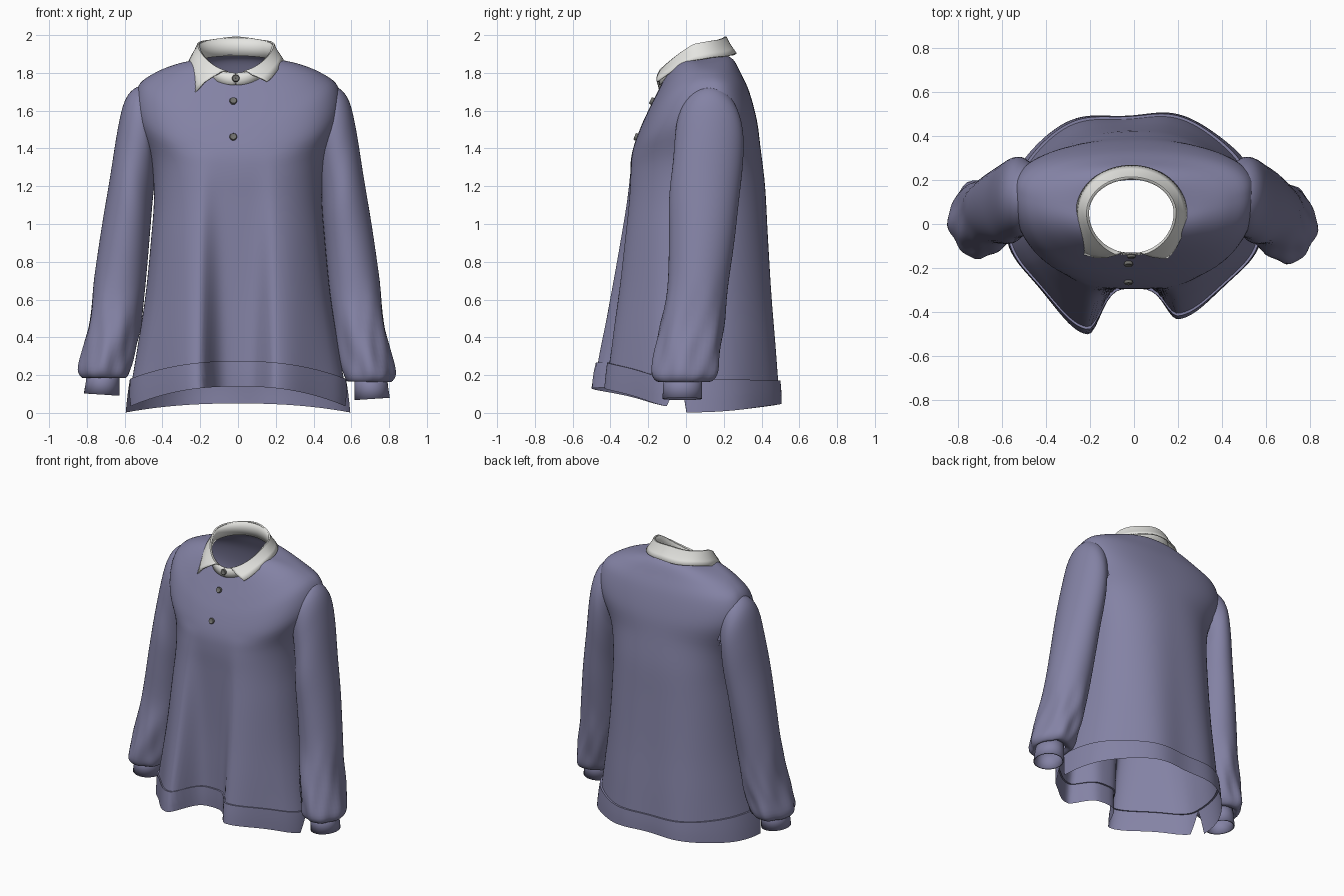
import bpy, bmesh, math
from math import sin, cos, pi, exp
from mathutils import Vector

if "Cube" in bpy.data.objects:
    bpy.data.objects.remove(bpy.data.objects["Cube"])


def material(name, rgb):
    m = bpy.data.materials.new(name)
    m.diffuse_color = (*rgb, 1)
    m.use_nodes = True
    m.node_tree.nodes["Principled BSDF"].inputs["Base Color"].default_value = m.diffuse_color
    return m


CLOTH = material("dusty_violet", (0.23, 0.225, 0.375))
WHITE = material("off_white", (0.78, 0.78, 0.75))
METAL = material("button_grey", (0.16, 0.16, 0.15))


def smooth_rows(rows, n):
    """Catmull-Rom resampling of a table of rows."""
    out = []
    for i in range(len(rows) - 1):
        p = [rows[max(0, min(len(rows) - 1, i + k))] for k in (-1, 0, 1, 2)]
        for j in range(n):
            t = j / n
            out.append([0.5 * (2 * b + (c - a) * t + (2 * a - 5 * b + 4 * c - d) * t * t
                               + (3 * b - a - 3 * c + d) * t ** 3)
                        for a, b, c, d in zip(*p)])
    return out + [list(rows[-1])]


def loft(name, rings, mat, closed=True, cut=None, thick=0):
    """Skin a list of rings; cut(centre) removes faces."""
    bm = bmesh.new()
    vs = [[bm.verts.new(p) for p in r] for r in rings]
    n = len(rings[0])
    for r0, r1 in zip(vs, vs[1:]):
        for i in range(n if closed else n - 1):
            j = (i + 1) % n
            bm.faces.new((r0[i], r1[i], r1[j], r0[j]))
    if cut:
        bmesh.ops.delete(bm, geom=[f for f in bm.faces if cut(f.calc_center_median())],
                         context='FACES')
    bmesh.ops.recalc_face_normals(bm, faces=bm.faces)
    me = bpy.data.meshes.new(name)
    bm.to_mesh(me)
    bm.free()
    me.materials.append(mat)
    ob = bpy.data.objects.new(name, me)
    bpy.context.collection.objects.link(ob)
    if thick:
        s = ob.modifiers.new("thickness", 'SOLIDIFY')
        s.thickness = thick
        s.offset = 0
    bpy.ops.object.select_all(action='DESELECT')
    ob.select_set(True)
    bpy.context.view_layer.objects.active = ob
    bpy.ops.object.shade_smooth_by_angle(angle=math.radians(65))
    return ob


def body_point(row, a, grow=0.0):
    """Point of the torso at angle a: 0 = +x, 90 deg = back, 270 deg = front."""
    hx, yc, yf, yb, zs, zf, zb = row
    c, s = cos(a), sin(a)
    x = (hx + grow) * math.copysign(abs(c) ** 0.87, c)
    k = abs(s) ** 0.87
    y = yc + (yb + grow - yc) * k if s > 0 else yc - (yc - yf + grow) * k
    z = zs + ((zb if s > 0 else zf) - zs) * s * s
    drape = max(0.0, 1.4 - z)
    if s < 0:   # two deep front folds
        for cx, amp in ((-0.21, 0.175), (0.2, 0.12)):
            out = (x - cx) * cx > 0
            y -= amp * drape * min(1, 2 * k) * exp(-((x - cx) / (0.2 if out else 0.08)) ** 2)
    else:       # shallow back folds
        y += 0.01 * drape * k * sin(13 * x - 1)
    return Vector((x, y, z))


# Torso: half width, side y, front y, back y, side z, front z, back z
TORSO = [
    (.215, .04, -.13, .20, 1.87, 1.74, 1.90),
    (.32, .07, -.16, .25, 1.848, 1.68, 1.87),
    (.44, .11, -.20, .29, 1.80, 1.60, 1.80),
    (.53, .145, -.245, .335, 1.725, 1.50, 1.70),
    (.545, .15, -.285, .375, 1.57, 1.38, 1.55),
    (.465, .11, -.295, .395, 1.35, 1.27, 1.40),
    (.445, .08, -.29, .42, 1.15, 1.12, 1.20),
    (.46, .05, -.285, .435, .92, .92, .95),
    (.49, .02, -.28, .455, .62, .65, .62),
    (.53, -.01, -.28, .475, .36, .42, .36),
    (.56, -.03, -.28, .488, .18, .275, .17),
]
N = 168


def armhole(p):
    return abs(p.x) > .43 and ((p.y - .12) / .15) ** 2 + ((p.z - 1.5) / .17) ** 2 < 1


loft("torso", [[body_point(r, 2 * pi * i / N) for i in range(N)]
               for r in smooth_rows(TORSO, 5)], CLOTH, cut=armhole)

# Hem bands: front and back strips parted by side slits
TOP = TORSO[-1]
for name, start, gap, bottom in (
        ("front_hem_band", pi, .22, (.57, -.03, -.28, .5, .03, .14, .05)),
        ("back_hem_band", 0, .04, (.585, -.03, -.28, .495, .002, .05, .05))):
    rings = []
    for t, grow in ((0, 0), (0, .012), (.35, .013), (.7, .012), (1, .01)):
        row = [p + (q - p) * t for p, q in zip(TOP, bottom)]
        g = gap * t
        rings.append([body_point(row, start + g + (pi - 2 * g) * i / 84, grow)
                      for i in range(85)])
    loft(name, rings, CLOTH, closed=False)

# Sleeves: outer x, z, inner x, z, front y, back y (the first ring starts inside the torso)
SLEEVE = [
    (.47, 1.74, .43, 1.34, -.02, .27),
    (.54, 1.715, .43, 1.28, -.05, .295),
    (.59, 1.645, .43, 1.22, -.06, .305),
    (.625, 1.50, .44, 1.12, -.07, .30),
    (.665, 1.25, .45, 1.0, -.09, .28),
    (.71, .98, .465, .82, -.09, .255),
    (.75, .70, .485, .60, -.10, .22),
    (.775, .48, .51, .42, -.14, .20),
    (.805, .33, .54, .28, -.165, .18),
    (.83, .21, .56, .20, -.175, .165),
    (.81, .165, .58, .165, -.15, .13),
    (.79, .175, .615, .18, -.12, .09),
]
CUFF = [(.785, .20, .62, .20, -.11, .08), (.79, .14, .62, .135, -.118, .082),
        (.80, .08, .62, .068, -.12, .08)]


def sleeve_ring(row, side, crease=0.0, n=48):
    ox, oz, ix, iz, yf, yb = row
    low = max(0.0, 1 - oz)          # the left arm hangs slightly differently
    dx, dy, dz = (0, 0, 0) if side > 0 else (.012, .03 * low, .025 * low)
    pts = []
    for i in range(n):
        a = 2 * pi * i / n
        w = 1 + crease * (sin(5 * a + 9 * oz) + .6 * sin(9 * a - 14 * oz))
        u, v = cos(a) * w, sin(a) * w
        pts.append(Vector((side * ((ox + ix) / 2 + (ox - ix) / 2 * u + dx),
                           (yf + yb) / 2 + (yb - yf) / 2 * v + dy,
                           (oz + iz) / 2 + (oz - iz) / 2 * u + dz)))
    return pts


for side, label in ((1, "right"), (-1, "left")):
    loft(label + "_sleeve",
         [sleeve_ring(r, side, .04 * max(0, min(1, (.75 - r[1]) / .4)))
          for r in smooth_rows(SLEEVE, 4)], CLOTH)
    loft(label + "_cuff", [sleeve_ring(r, side) for r in CUFF], CLOTH, thick=.008)


# Collar
def oval(hx, yf, yb, zs, zf, zb, a):
    """Angle a is measured from the front centre, positive toward +x."""
    x, yc, c = hx * sin(a) - .012, .05, -cos(a)
    y = yc + (yb - yc) * c if c > 0 else yc + (yc - yf) * c
    return Vector((x, y, zs + ((zb if c > 0 else zf) - zs) * abs(c) ** 1.3))


BASE = (.205, -.14, .205, 1.865, 1.735, 1.89)
FOLD = (.195, -.135, .205, 1.95, 1.80, 1.985)
EDGE = (.25, -.18, .265, 1.87, 1.745, 1.90)
M = 72
stand = []
for t in (0, .5, 1):
    row = [p + (q - p) * t for p, q in zip(BASE, FOLD)]
    stand.append([oval(*row, .001 + (2 * pi - .002) * i / M) for i in range(M + 1)])
loft("collar_stand", stand, WHITE, closed=False, thick=.006)

leaf = []
for t in (0, .12, .4, .7, 1):
    row = [p + (q - p) * t for p, q in zip(FOLD, EDGE)]
    lo, hi = .22 + .82 * t, 2 * pi - (.22 + .5 * t)     # left and right front edges
    ring = []
    for i in range(M + 1):
        f = i / M
        p = oval(*row, -(lo + (hi - lo) * f))
        p.z += .012 * sin(pi * min(1, t * 3)) + .003 * sin(9 * f * pi) * sin(pi * f)
        left, right = exp(-(f / .1) ** 2), exp(-((1 - f) / .08) ** 2)
        p.z -= t * t * (.125 * left + .03 * right)       # pointed tips
        p.y -= t * (.07 * left + .03 * right)
        ring.append(p)
    leaf.append(ring)
loft("collar_leaf", leaf, WHITE, closed=False, thick=.008)

# Buttons: domed discs down the front
for k, (x, y, z, tilt) in enumerate(((-.012, -.142, 1.77, .2), (-.025, -.178, 1.65, .45),
                                     (-.025, -.261, 1.46, .35))):
    rings = []
    for r, h in ((.018, -.008), (.02, .006), (.017, .012), (.012, .009), (.0005, .009)):
        ring = []
        for i in range(20):
            a = 2 * pi * i / 20
            u, v = r * cos(a), r * sin(a)
            ring.append(Vector((x + u, y - h * cos(tilt) + v * sin(tilt),
                                z + v * cos(tilt) + h * sin(tilt))))
        rings.append(ring)
    loft("button_%d" % (k + 1), rings, METAL)
